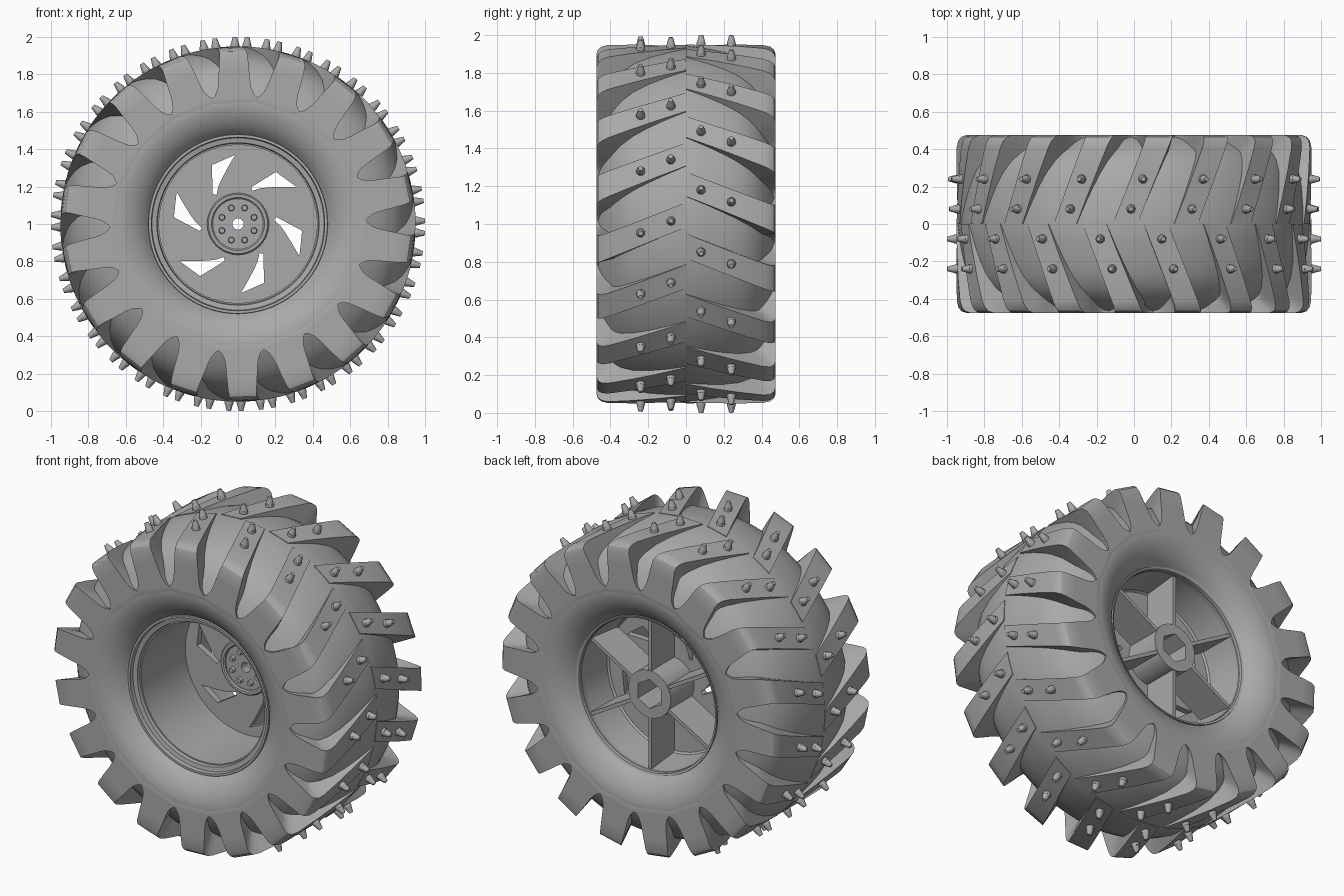
import bpy, bmesh
from math import sin, cos, pi, radians
from mathutils import Matrix, Vector

if "Cube" in bpy.data.objects:
    bpy.data.objects.remove(bpy.data.objects["Cube"])

grey = bpy.data.materials.new("mid grey")
grey.use_nodes = True
GREY = (0.4, 0.4, 0.4, 1)
grey.diffuse_color = GREY
grey.node_tree.nodes["Principled BSDF"].inputs["Base Color"].default_value = GREY


def polar(r, y, deg):
    """Point at radius r around the axle, angle measured clockwise from the top."""
    a = radians(deg)
    return Vector((r * sin(a), y, 1 + r * cos(a)))


def smooth(ob):
    bpy.ops.object.select_all(action='DESELECT')
    ob.select_set(True)
    bpy.context.view_layer.objects.active = ob
    bpy.ops.object.shade_smooth_by_angle(angle=radians(30))


def finish(bm, name):
    bmesh.ops.recalc_face_normals(bm, faces=bm.faces)
    mesh = bpy.data.meshes.new(name)
    bm.to_mesh(mesh)
    bm.free()
    mesh.materials.append(grey)
    ob = bpy.data.objects.new(name, mesh)
    bpy.context.collection.objects.link(ob)
    smooth(ob)
    return ob


def lathe(name, profile, steps=96):
    """Closed (radius, y) profile turned around the axle."""
    bm = bmesh.new()
    rings = [[bm.verts.new(polar(r, y, 360 * i / steps)) for r, y in profile]
             for i in range(steps)]
    n = len(profile)
    for i in range(steps):
        a, b = rings[i], rings[(i + 1) % steps]
        for j in range(n):
            k = (j + 1) % n
            bm.faces.new((a[j], a[k], b[k], b[j]))
    return finish(bm, name)


def circle(r, n=64):
    return [(r * sin(2 * pi * i / n), r * cos(2 * pi * i / n)) for i in range(n)]


def plate(name, outlines, y0, y1):
    """Flat outline with holes, given thickness along the axle."""
    cu = bpy.data.curves.new(name, 'CURVE')
    cu.dimensions, cu.fill_mode = '2D', 'BOTH'
    cu.extrude = (y1 - y0) / 2
    for pts in outlines:
        sp = cu.splines.new('POLY')
        sp.points.add(len(pts) - 1)
        for p, (x, z) in zip(sp.points, pts):
            p.co = (x, z, 0, 1)
        sp.use_cyclic_u = True
    cu.materials.append(grey)
    ob = bpy.data.objects.new(name, cu)
    ob.location = (0, (y0 + y1) / 2, 1)
    ob.rotation_euler = (pi / 2, 0, 0)
    bpy.context.collection.objects.link(ob)
    bpy.ops.object.select_all(action='DESELECT')
    ob.select_set(True)
    bpy.context.view_layer.objects.active = ob
    bpy.ops.object.convert(target='MESH')
    smooth(bpy.context.object)


# Tyre body: groove floor crowned to the middle, sidewalls rolling in to the rim
half = [(0.46, 0.36), (0.478, 0.375), (0.492, 0.395), (0.515, 0.418), (0.545, 0.44),
        (0.58, 0.457), (0.615, 0.468), (0.645, 0.472), (0.67, 0.471), (0.7, 0.458),
        (0.74, 0.438), (0.78, 0.414), (0.82, 0.384), (0.86, 0.34), (0.892, 0.28),
        (0.915, 0.2), (0.932, 0.1)]
lathe("tyre_body", [(r, -y) for r, y in half] + [(0.945, 0)] + half[::-1], 144)

# Tread lugs: (radius, distance from middle, half angle) along each lug
lug_path = [(0.95, 0, 4), (0.95, 0.14, 4), (0.95, 0.28, 4.1), (0.948, 0.41, 4.2),
            (0.941, 0.445, 4.3), (0.925, 0.466, 4.5), (0.9, 0.475, 4.8),
            (0.83, 0.475, 5.6), (0.77, 0.475, 6.3), (0.73, 0.475, 7.1),
            (0.71, 0.475, 7.9), (0.695, 0.475, 8.9), (0.685, 0.475, 10),
            (0.67, 0.475, 10), (0.645, 0.469, 10)]
LUGS = 18


def lug_angle(side, dist):
    return (7.1 if side < 0 else -2.9) + 24 * dist


for side, name in ((-1, "front_lugs"), (1, "back_lugs")):
    bm = bmesh.new()
    for i in range(LUGS):
        rows = []
        for r, d, w in lug_path:
            a = 360 * i / LUGS + lug_angle(side, d)
            ri, di = 0.62 + (r - 0.62) * 0.5, d * 0.75
            rows.append([bm.verts.new(polar(*p)) for p in (
                (r, side * d, a - w), (r, side * d, a + w),
                (ri, side * di, a + w), (ri, side * di, a - w))])
        for p, q in zip(rows, rows[1:]):
            for j in range(4):
                k = (j + 1) % 4
                bm.faces.new((p[j], p[k], q[k], q[j]))
        bm.faces.new(rows[0])
        bm.faces.new(rows[-1])
    finish(bm, name)

# Studs: two on every lug
bm = bmesh.new()
for side in (-1, 1):
    for i in range(LUGS):
        for d in (0.08, 0.24):
            a = 360 * i / LUGS + lug_angle(side, d)
            spin = Matrix.Rotation(radians(a), 4, 'Y')
            for lo, hi, r1, r2 in ((0.935, 0.962, 0.025, 0.023), (0.962, 1.0, 0.022, 0.012)):
                place = Matrix.Translation((0, side * d, 1)) @ spin
                place = place @ Matrix.Translation((0, 0, (lo + hi) / 2))
                bmesh.ops.create_cone(bm, cap_ends=True, segments=12, radius1=r1,
                                      radius2=r2, depth=hi - lo, matrix=place)
finish(bm, "studs")

# Rim barrel with stepped front lip and thin back lip
lathe("rim_barrel", [(0.482, -0.37), (0.478, -0.388), (0.464, -0.388), (0.46, -0.365),
                     (0.434, -0.36), (0.43, -0.34), (0.422, -0.34), (0.422, 0.12),
                     (0.44, 0.14), (0.465, 0.38), (0.478, 0.385), (0.482, 0.37)])

# Wheel disc with six swept slots
slot = [(-0.14, 0.315), (-0.015, 0.37), (-0.05, 0.31), (-0.085, 0.245),
        (-0.105, 0.2), (-0.115, 0.155), (-0.135, 0.16)]
slots = []
for i in range(6):
    c, s = cos(i * pi / 3), sin(i * pi / 3)
    slots.append([(x * c + z * s, z * c - x * s) for x, z in slot])
plate("wheel_disc", [circle(0.43), circle(0.03, 24)] + slots, 0.09, 0.13)

# Hub: front flange, raised rim, bolts and hexagonal socket at the back
plate("hub_flange", [circle(0.15), circle(0.03, 24)], 0.075, 0.095)
lathe("hub_flange_rim", [(0.165, 0.1), (0.165, 0.067), (0.158, 0.06), (0.142, 0.06),
                         (0.135, 0.067), (0.135, 0.08), (0.14, 0.1)], 64)
plate("hub_socket", [circle(0.145), circle(0.09, 6)], 0.12, 0.355)

bm = bmesh.new()
for i in range(8):
    place = Matrix.Translation(polar(0.093, 0.068, 22.5 + 45 * i))
    place = place @ Matrix.Rotation(pi / 2, 4, 'X')
    bmesh.ops.create_cone(bm, cap_ends=True, segments=16, radius1=0.018,
                          radius2=0.014, depth=0.025, matrix=place)
finish(bm, "hub_bolts")

# Six ribs behind the disc
bm = bmesh.new()
for i in range(6):
    place = Matrix.Translation((0, 0.235, 1)) @ Matrix.Rotation(i * pi / 3, 4, 'Y')
    place = place @ Matrix.Translation((0, 0, 0.295)) @ Matrix.Diagonal((0.022, 0.23, 0.33, 1))
    bmesh.ops.create_cube(bm, size=1, matrix=place)
finish(bm, "back_ribs")
